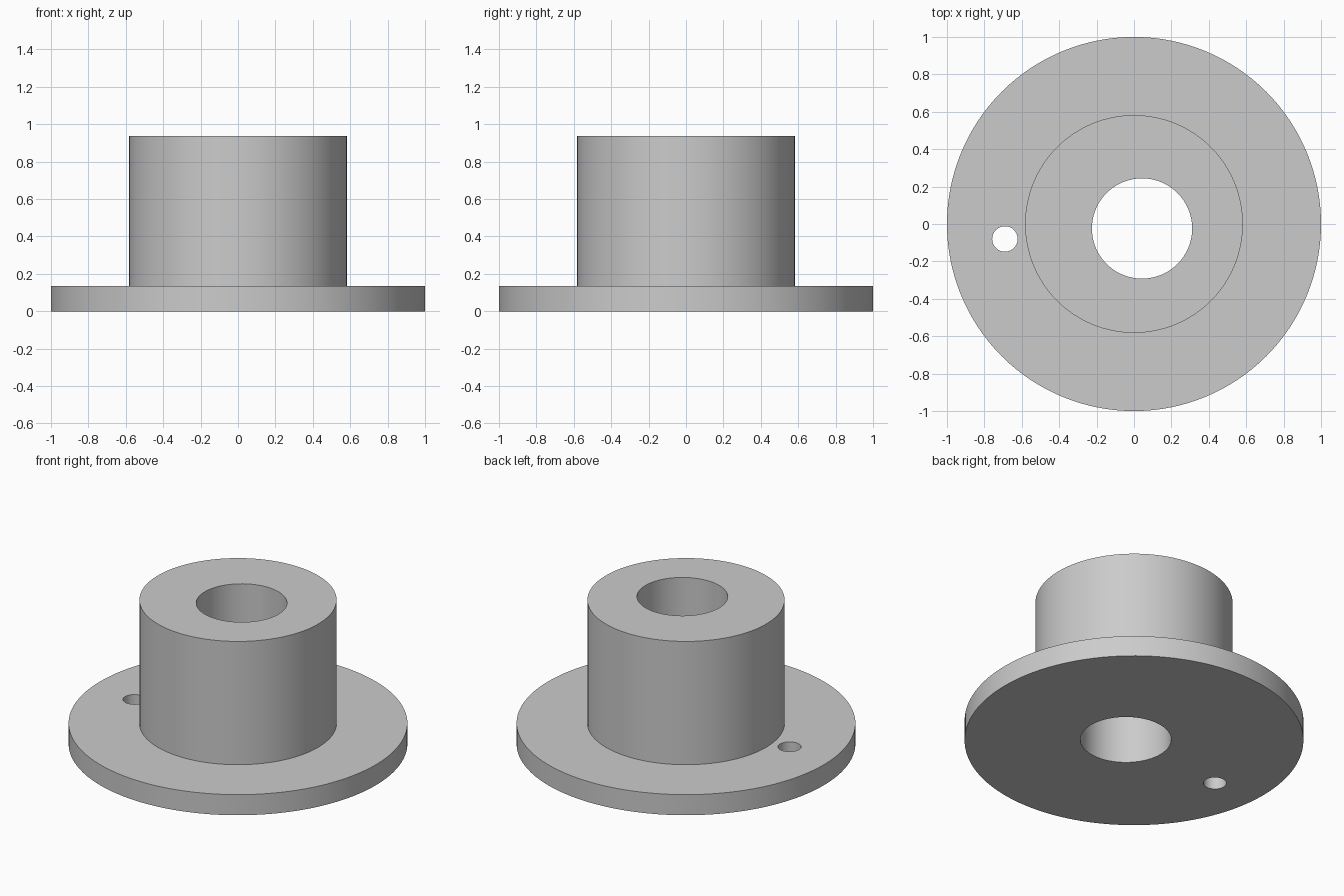
import bpy
import bmesh
import math
from mathutils import Matrix, Vector

cube = bpy.data.objects.get("Cube")
if cube:
    bpy.data.objects.remove(cube, do_unlink=True)

SEGMENTS = 128
FLANGE_RADIUS, FLANGE_TOP = 1.0, 0.134
HUB_RADIUS, HUB_TOP = 0.582, 0.937

grey = bpy.data.materials.new("plain grey")
grey.use_nodes = True
grey.diffuse_color = (0.6, 0.6, 0.6, 1)
grey.node_tree.nodes["Principled BSDF"].inputs["Base Color"].default_value = grey.diffuse_color


def add_object(name, bm):
    bmesh.ops.recalc_face_normals(bm, faces=bm.faces)
    mesh = bpy.data.meshes.new(name)
    bm.to_mesh(mesh)
    bm.free()
    mesh.materials.append(grey)
    obj = bpy.data.objects.new(name, mesh)
    bpy.context.collection.objects.link(obj)
    return obj


def flanged_body(name):
    """Stepped round body: a disc whose top is inset and raised into a hub."""
    bm = bmesh.new()
    rings = []
    for radius, z in ((FLANGE_RADIUS, 0), (FLANGE_RADIUS, FLANGE_TOP),
                      (HUB_RADIUS, FLANGE_TOP), (HUB_RADIUS, HUB_TOP)):
        ring = bmesh.ops.create_circle(
            bm, segments=SEGMENTS, radius=radius,
            matrix=Matrix.Translation((0, 0, z)))["verts"]
        rings.append(ring)
    for lower, upper in zip(rings, rings[1:]):
        for i in range(SEGMENTS):
            j = (i + 1) % SEGMENTS
            bm.faces.new((lower[i], lower[j], upper[j], upper[i]))
    bm.faces.new(rings[0])
    bm.faces.new(rings[-1])
    return add_object(name, bm)


def drill(target, name, x, y, radius, segments):
    """Cut a vertical through hole, then discard the cutter."""
    bm = bmesh.new()
    bmesh.ops.create_cone(bm, cap_ends=True, segments=segments,
                          radius1=radius, radius2=radius, depth=3,
                          matrix=Matrix.Translation(Vector((x, y, 0.5))))
    cutter = add_object(name, bm)
    cutter.hide_render = True
    mod = target.modifiers.new(name, 'BOOLEAN')
    mod.operation = 'DIFFERENCE'
    mod.solver = 'EXACT'
    mod.object = cutter
    bpy.context.view_layer.objects.active = target
    bpy.ops.object.modifier_apply(modifier=mod.name)
    bpy.data.objects.remove(cutter, do_unlink=True)


# Flange and hub in one piece
body = flanged_body("flanged_hub")

# Off-centre bore and the small hole in the flange
drill(body, "bore_cutter", 0.043, -0.024, 0.268, 96)
drill(body, "pin_hole_cutter", -0.69, -0.08, 0.068, 48)

# Smooth round walls with crisp rims
bpy.ops.object.select_all(action='DESELECT')
body.select_set(True)
bpy.context.view_layer.objects.active = body
bpy.ops.object.shade_smooth_by_angle(angle=math.radians(30))
